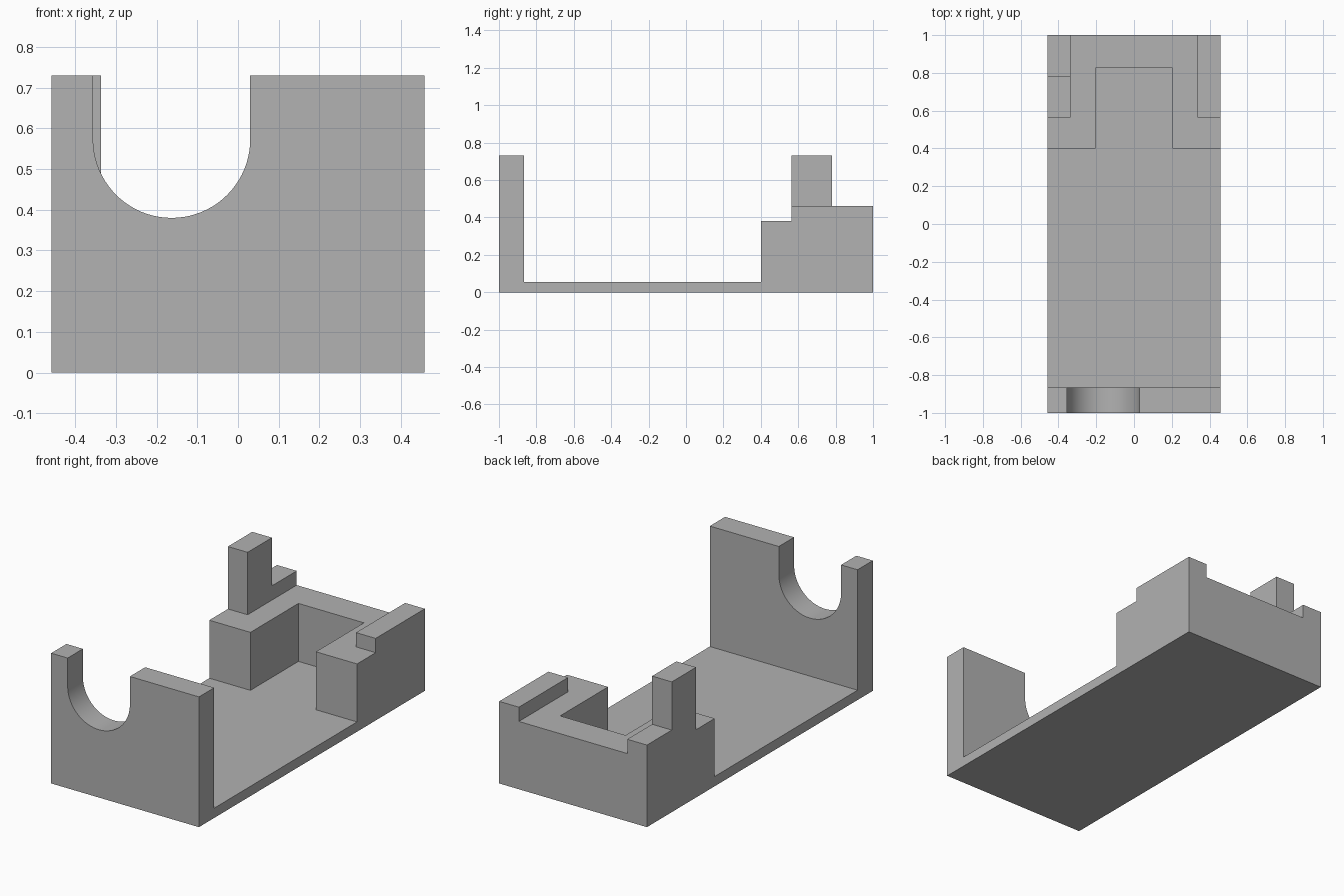
import bpy, bmesh, math
from mathutils import Vector

cube = bpy.data.objects.get("Cube")
if cube:
    bpy.data.objects.remove(cube, do_unlink=True)

grey = bpy.data.materials.new("plain grey")
grey.use_nodes = True
grey.diffuse_color = (0.445, 0.445, 0.445, 1)
grey.node_tree.nodes["Principled BSDF"].inputs["Base Color"].default_value = grey.diffuse_color

HALF_W, FLOOR_Z, SHELF_Z, RIDGE_Z, TOP_Z = 0.458, 0.055, 0.38, 0.46, 0.73


def prism(name, points, sweep):
    """Extrude a closed outline of 3D points along a vector."""
    bm = bmesh.new()
    face = bm.faces.new([bm.verts.new(p) for p in points])
    ext = bmesh.ops.extrude_face_region(bm, geom=[face])
    moved = [g for g in ext["geom"] if isinstance(g, bmesh.types.BMVert)]
    bmesh.ops.translate(bm, verts=moved, vec=Vector(sweep))
    bmesh.ops.recalc_face_normals(bm, faces=bm.faces)
    mesh = bpy.data.meshes.new(name)
    bm.to_mesh(mesh)
    bm.free()
    mesh.materials.append(grey)
    obj = bpy.data.objects.new(name, mesh)
    bpy.context.collection.objects.link(obj)
    return obj


def box(name, x0, x1, y0, y1, z0, z1):
    outline = [(x0, y0, z0), (x1, y0, z0), (x1, y1, z0), (x0, y1, z0)]
    return prism(name, outline, (0, 0, z1 - z0))


# Floor plate
box("floor_plate", -HALF_W, HALF_W, -1, 1, 0, FLOOR_Z)

# Front wall with a round-bottomed notch open at the top
cx, cz, r, steps = -0.163, 0.573, 0.193, 40
arc = [(cx + r * math.cos(a), cz - r * math.sin(a))
       for a in (math.pi * i / steps for i in range(steps + 1))]
outline = [(-HALF_W, FLOOR_Z), (HALF_W, FLOOR_Z), (HALF_W, TOP_Z), (cx + r, TOP_Z),
           *arc, (cx - r, TOP_Z), (-HALF_W, TOP_Z)]
wall = prism("front_wall", [(x, -1, z) for x, z in outline], (0, 0.135, 0))
bpy.ops.object.select_all(action="DESELECT")
wall.select_set(True)
bpy.context.view_layer.objects.active = wall
bpy.ops.object.shade_smooth_by_angle(angle=math.radians(30))

# U-shaped rear block, open towards the front
half = [(HALF_W, 1), (HALF_W, 0.4), (0.203, 0.4), (0.203, 0.825)]
u_shape = half + [(-x, y) for x, y in reversed(half)]
prism("rear_block", [(x, y, FLOOR_Z) for x, y in u_shape], (0, 0, SHELF_Z - FLOOR_Z))

# Raised ridges along both rear sides
for name, side in (("left_ridge", 1), ("right_ridge", -1)):
    x0, x1 = sorted((side * 0.336, side * HALF_W))
    box(name, x0, x1, 0.565, 1, SHELF_Z, RIDGE_Z)

# Upright post on the right ridge
box("right_post", -HALF_W, -0.336, 0.565, 0.78, RIDGE_Z, TOP_Z)
